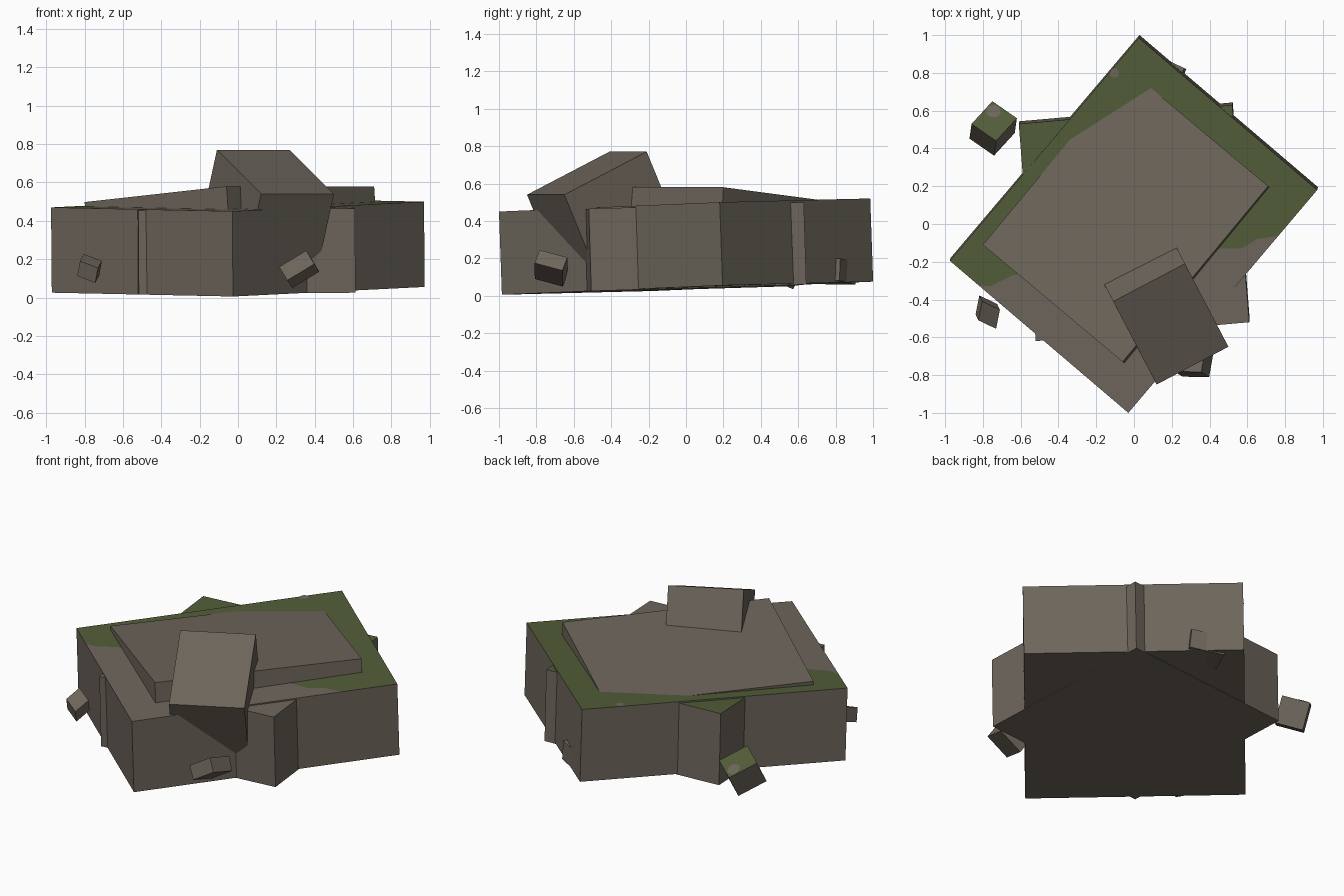
import bpy, bmesh
from mathutils import Vector

cube = bpy.data.objects.get("Cube")
if cube:
    bpy.data.objects.remove(cube, do_unlink=True)


def material(name, rgb):
    mat = bpy.data.materials.new(name)
    mat.use_nodes = True
    color = (*rgb, 1)
    mat.diffuse_color = color
    node = next(n for n in mat.node_tree.nodes if n.type == "BSDF_PRINCIPLED")
    node.inputs["Base Color"].default_value = color
    node.inputs["Roughness"].default_value = 0.9
    return mat


stone = material("stone grey", (0.155, 0.133, 0.107))
moss = material("moss green", (0.085, 0.11, 0.04))


def finish(name, bm):
    mesh = bpy.data.meshes.new(name)
    bm.to_mesh(mesh)
    bm.free()
    mesh.materials.append(stone)
    mesh.materials.append(moss)
    obj = bpy.data.objects.new(name, mesh)
    bpy.context.collection.objects.link(obj)


def cut(bm, faces, point, normal):
    geom = set(faces)
    for f in faces:
        geom.update(f.edges)
        geom.update(f.verts)
    bmesh.ops.bisect_plane(bm, geom=list(geom), dist=1e-5,
                           plane_co=point, plane_no=normal)


def grow_moss(bm, up, border):
    """Cut the upper face along the border and colour what lies behind it."""
    def top():
        return [f for f in bm.faces if f.normal.dot(up) > 0.99]
    for x, y in border:
        cut(bm, top(), (x, y, 0), (1, 0, 0))
    pieces = list(zip(border, border[1:]))
    for (ax, ay), (bx, by) in pieces:
        column = [f for f in top() if ax < f.calc_center_median().x < bx]
        if column:
            cut(bm, column, (ax, ay, 0), (ay - by, bx - ax, 0))
    for f in top():
        c = f.calc_center_median()
        f.material_index = 1
        for (ax, ay), (bx, by) in pieces:
            if ax < c.x < bx and c.y < ay + (by - ay) * (c.x - ax) / (bx - ax):
                f.material_index = 0


def block(name, corner, u, v, depth, border=None):
    """Tilted box: a top face spanned by u and v, extruded down its normal."""
    corner, u, v = Vector(corner), Vector(u), Vector(v)
    up = u.cross(v).normalized()
    bm = bmesh.new()
    ring = [corner, corner + u, corner + u + v, corner + v]
    top = [bm.verts.new(p) for p in ring]
    low = [bm.verts.new(p - up * depth) for p in ring]
    bm.faces.new(top)
    bm.faces.new(low[::-1])
    for i in range(4):
        j = (i + 1) % 4
        bm.faces.new((top[i], low[i], low[j], top[j]))
    bm.normal_update()
    if border:
        grow_moss(bm, up, border)
    finish(name, bm)
    return corner, up


def bare_patch(name, plane, x, y, radius):
    """Thin round plate of bare stone lying on a mossy top."""
    corner, up = plane
    z = corner.z - (up.x * (x - corner.x) + up.y * (y - corner.y)) / up.z
    bm = bmesh.new()
    bmesh.ops.create_circle(bm, cap_ends=True, segments=12, radius=radius)
    turn = Vector((0, 0, 1)).rotation_difference(up).to_matrix()
    bmesh.ops.transform(bm, matrix=turn.to_4x4(), verts=bm.verts)
    bmesh.ops.translate(bm, vec=Vector((x, y, z)) + up * 0.003, verts=bm.verts)
    finish(name, bm)


ALL = [(-2, 0), (2, 0)]

# Large base rock with moss on its rear top
base = block("base_rock", (-0.03, -1, 0.45), (1, 1.18, 0.05),
             (-0.945, 0.805, 0.02), 0.445,
             [(-0.87, -0.32), (-0.76, -0.33), (-0.64, -0.27), (0.46, -0.13),
              (0.57, -0.13), (0.65, -0.08), (0.78, -0.06)])
bare_patch("base_bare_patch", base, -0.105, 0.8, 0.025)

# Second rock turned through the base, its corners jutting out of the walls
block("crossing_rock", (-0.52, -0.62, 0.455), (1.13, 0.1, 0.01),
      (-0.09, 1.15, 0.035), 0.44, ALL)

# Sloping slab and leaning boulder on top
block("top_slab", (-0.06, -0.73, 0.58), (0.77, 0.93, 0),
      (-0.74, 0.62, -0.082), 0.2)
block("leaning_boulder", (0.12, -0.85, 0.54), (0.38, 0.2, 0),
      (-0.23, 0.44, 0.23), 0.5)

# Loose stones around the base
mossy = block("mossy_stone", (-0.86, 0.53, 0.25), (0.13, -0.09, 0.04),
              (0.11, 0.12, -0.076), 0.16, ALL)
bare_patch("stone_bare_patch", mossy, -0.745, 0.595, 0.038)
block("side_stone", (-0.824, -0.51, 0.19), (0.094, -0.045, -0.036),
      (0.02, 0.1, 0.037), 0.085)
block("front_stone", (0.356, -0.783, 0.245), (0.042, -0.027, -0.07),
      (0.026, 0.149, -0.04), 0.165)

# Small shard at the foot of the rear wall
block("rear_shard", (0.013, 0.755, 0.18), (0.182, -0.085, 0.02),
      (0.072, 0.155, 0), 0.12)
